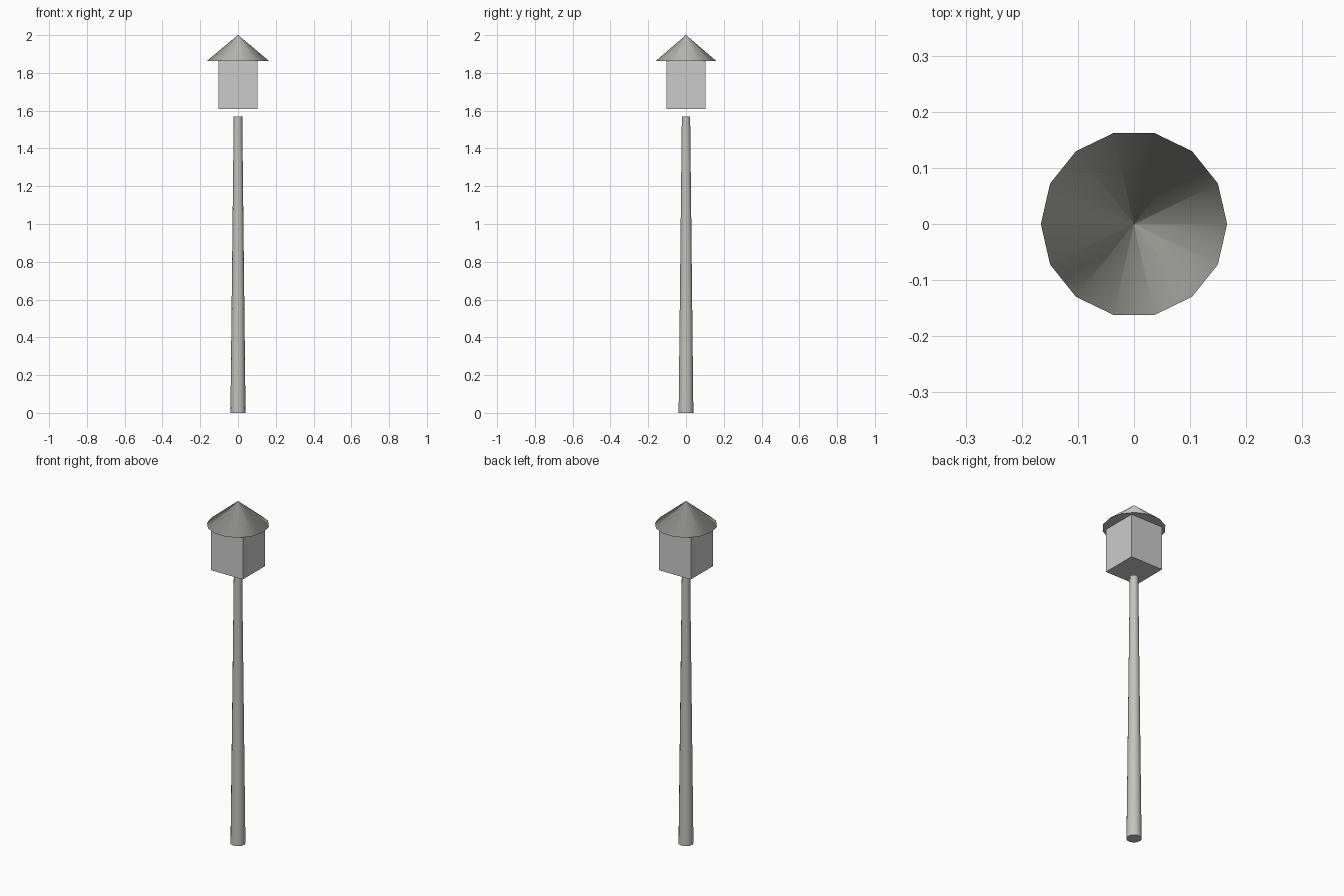
import bpy
import math
from mathutils import Vector

if "Cube" in bpy.data.objects:
    bpy.data.objects.remove(bpy.data.objects["Cube"])

SIDES = 14


def colour(obj, name, rgb):
    mat = bpy.data.materials.new(name)
    mat.diffuse_color = (*rgb, 1.0)
    mat.use_nodes = True
    mat.node_tree.nodes["Principled BSDF"].inputs["Base Color"].default_value = mat.diffuse_color
    obj.data.materials.append(mat)


def tapered(name, r_bottom, r_top, z0, z1):
    """Upright cone or post, shaded round with level normals on its sides."""
    bpy.ops.mesh.primitive_cone_add(vertices=SIDES, radius1=r_bottom, radius2=r_top,
                                    depth=z1 - z0, location=(0, 0, (z0 + z1) / 2),
                                    rotation=(0, 0, math.pi / 2))
    obj = bpy.context.object
    obj.name = name
    bpy.ops.object.transform_apply(location=False, rotation=True, scale=True)
    bpy.ops.object.shade_smooth_by_angle(angle=math.radians(30))
    mesh = obj.data
    normals = [None] * len(mesh.loops)
    for face in mesh.polygons:
        for i in face.loop_indices:
            co = mesh.vertices[mesh.loops[i].vertex_index].co
            cap = len(face.vertices) == SIDES
            normals[i] = face.normal.copy() if cap else Vector((co.x, co.y, 0)).normalized()
    mesh.normals_split_custom_set(normals)
    return obj


# Tapered post
post = tapered("post", 0.04, 0.0225, 0.0, 1.57)
colour(post, "post_grey", (0.55, 0.55, 0.51))

# Square lantern box, floating slightly above the post
bpy.ops.mesh.primitive_cube_add(size=1, location=(0, 0, (1.608 + 1.863) / 2))
box = bpy.context.object
box.name = "lantern_box"
box.scale = (0.207, 0.207, 0.255)
bpy.ops.object.transform_apply(location=False, rotation=False, scale=True)
colour(box, "pale_glass", (0.80, 0.83, 0.83))

# Conical roof with a tiny blunt tip
roof = tapered("roof", 0.166, 0.0005, 1.862, 2.0)
colour(roof, "roof_grey", (0.55, 0.55, 0.51))
